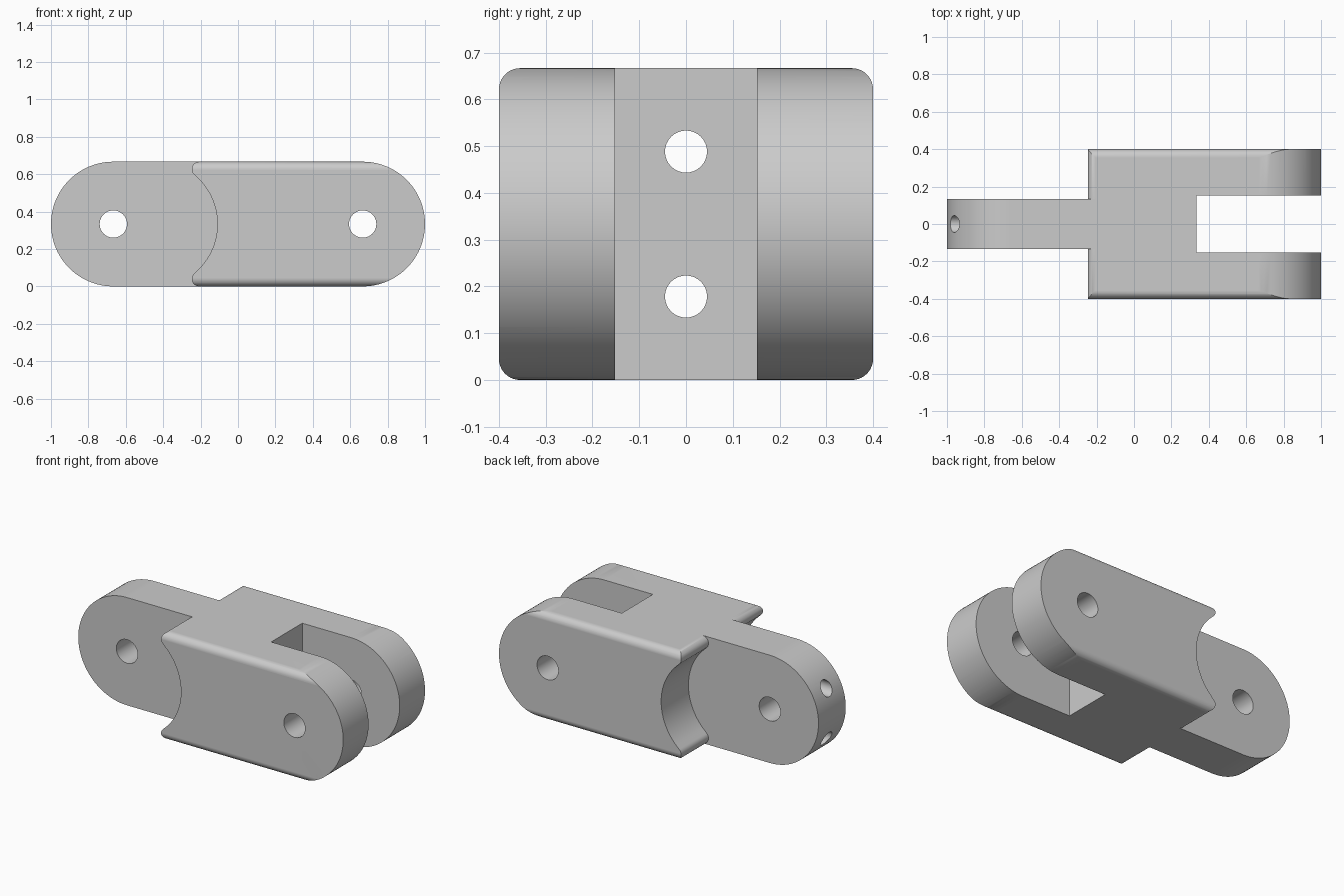
import bpy, bmesh
from math import sin, cos, pi, radians
from mathutils import Vector

if "Cube" in bpy.data.objects:
    bpy.data.objects.remove(bpy.data.objects["Cube"], do_unlink=True)

R = 1 / 3            # half height and end radius
HALF_WIDTH = 0.4
PIN_X = 2 / 3

steel = bpy.data.materials.new("light grey steel")
steel.use_nodes = True
grey = (0.6, 0.6, 0.6, 1)
steel.diffuse_color = grey
steel.node_tree.nodes["Principled BSDF"].inputs["Base Color"].default_value = grey


def arc(cx, cz, r, start, end, steps):
    """Points on an arc, angles in degrees."""
    angles = [radians(start + (end - start) * i / steps) for i in range(steps + 1)]
    return [(cx + r * cos(a), cz + r * sin(a)) for a in angles]


def prism(name, outline, axis, low, high):
    """Extrude an outline along x (outline is y, z) or along y (outline is x, z)."""
    bm = bmesh.new()
    place = (lambda p: (low, p[0], p[1])) if axis == "x" else (lambda p: (p[0], low, p[1]))
    face = bm.faces.new([bm.verts.new(place(p)) for p in outline])
    moved = bmesh.ops.extrude_face_region(bm, geom=[face])["geom"]
    shift = Vector((high - low, 0, 0) if axis == "x" else (0, high - low, 0))
    bmesh.ops.translate(bm, vec=shift, verts=[g for g in moved if isinstance(g, bmesh.types.BMVert)])
    bmesh.ops.recalc_face_normals(bm, faces=bm.faces)
    mesh = bpy.data.meshes.new(name)
    bm.to_mesh(mesh)
    bm.free()
    mesh.materials.append(steel)
    obj = bpy.data.objects.new(name, mesh)
    bpy.context.collection.objects.link(obj)
    return obj


def combine(target, other, operation):
    """Apply a boolean and remove the helper object."""
    mod = target.modifiers.new(operation, "BOOLEAN")
    mod.operation, mod.object, mod.solver = operation, other, "EXACT"
    bpy.context.view_layer.objects.active = target
    bpy.ops.object.modifier_apply(modifier=mod.name)
    bpy.data.objects.remove(other, do_unlink=True)


# Fork body: round nose on the left, concave back between two rounded lips
LIP = 0.04
lip_x, swing = -0.207, 50.4
side = (arc(PIN_X, R, R, -90, 90, 48)
        + arc(lip_x, 2 * R - LIP, LIP, 90, 180 + swing, 12)
        + arc(-0.45, R, 0.34, swing, -swing, 32)[1:-1]
        + arc(lip_x, LIP, LIP, 180 - swing, 270, 12))
link = prism("chain_link", side, "y", -HALF_WIDTH, HALF_WIDTH)

# Rounded long edges, which run out into the round nose
FILLET = 0.045
section = []
for sy, sz, start in ((1, 1, 0), (-1, 1, 90), (-1, -1, 180), (1, -1, 270)):
    section += arc(sy * (HALF_WIDTH - FILLET), R + sz * (R - FILLET), FILLET, start, start + 90, 10)
combine(link, prism("rounded_bar", section, "x", -1.2, 1.2), "INTERSECT")

# Tongue with a round end
tongue = arc(-PIN_X, R, R, 90, 270, 48) + [(0, 0), (0, 2 * R)]
combine(link, prism("tongue", tongue, "y", -0.133, 0.133), "UNION")

# Slot between the fork arms
slot = [(R, -0.2), (1.2, -0.2), (1.2, 0.9), (R, 0.9)]
combine(link, prism("slot_cutter", slot, "y", -0.152, 0.152), "DIFFERENCE")

# Pin holes across the fork and tongue
for x in (-PIN_X, PIN_X):
    ring = arc(x, R, 0.073, 0, 360, 40)[:-1]
    combine(link, prism("pin_hole_cutter", ring, "y", -0.6, 0.6), "DIFFERENCE")

# Two long bores from the tongue end to the slot
for z in (R - 0.155, R + 0.155):
    ring = arc(0, z, 0.045, 0, 360, 32)[:-1]
    combine(link, prism("bore_cutter", ring, "x", -1.2, 0.6), "DIFFERENCE")

# Smooth curves, crisp edges and flat broad faces
bpy.ops.object.select_all(action="DESELECT")
link.select_set(True)
bpy.context.view_layer.objects.active = link
bpy.ops.object.shade_smooth_by_angle(angle=radians(30))
weighted = link.modifiers.new("flat_faces", "WEIGHTED_NORMAL")
weighted.keep_sharp = True
